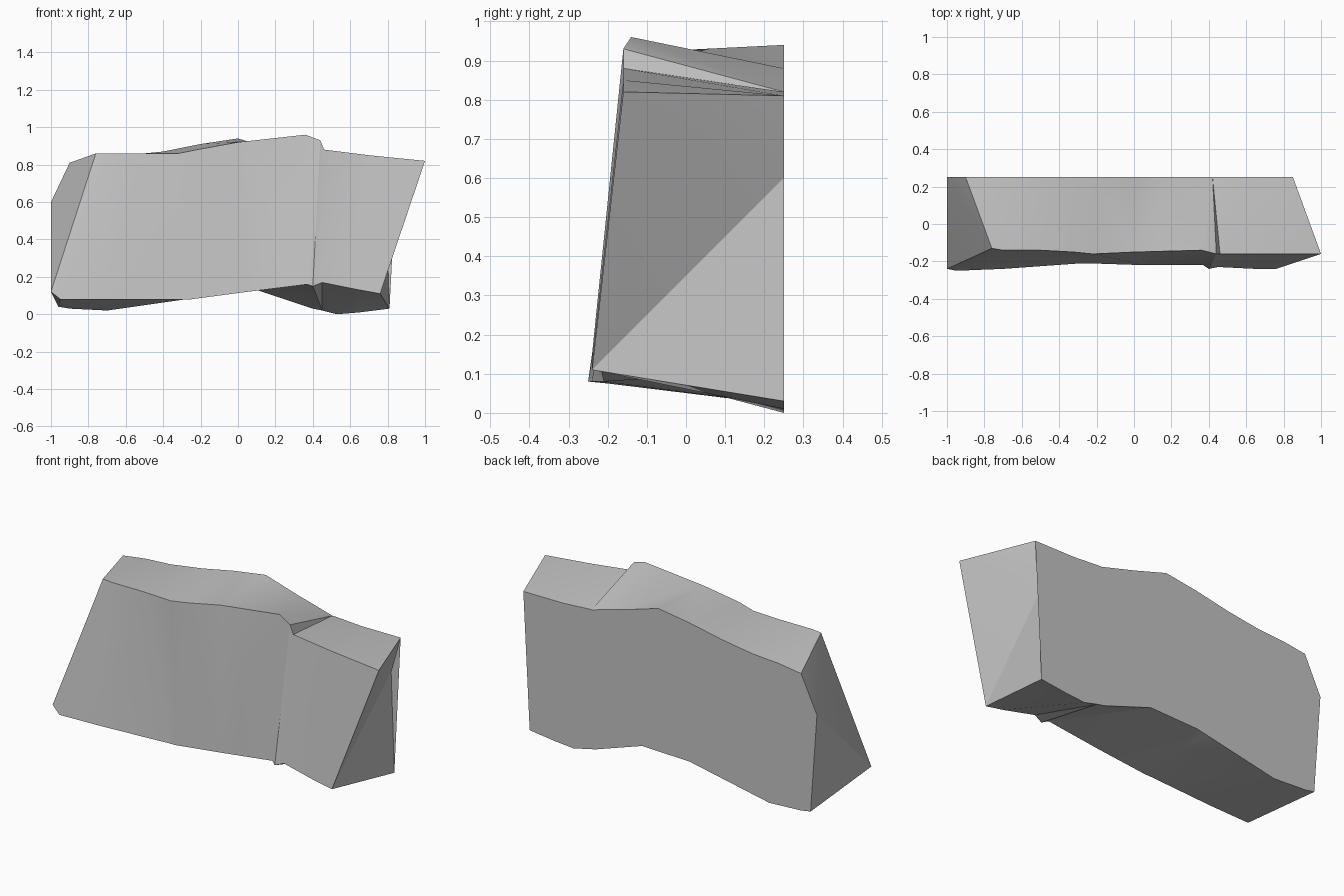
import bpy
import bmesh

default_cube = bpy.data.objects.get("Cube")
if default_cube:
    bpy.data.objects.remove(default_cube, do_unlink=True)

# Single stone colour
stone = bpy.data.materials.new("light_grey_stone")
stone.use_nodes = True
colour = (0.55, 0.55, 0.55, 1.0)
stone.diffuse_color = colour
stone.node_tree.nodes["Principled BSDF"].inputs["Base Color"].default_value = colour

BACK_Y = 0.25

# Cross-sections along the slab:
# front top (x, y, z), front bottom (x, y, z), back bottom (x, z), back top (x, z)
sections = [
    ((-.76, -.13, .86), (-1, -.24, .12), (-.96, .04), (-.9, .81)),
    ((-.7, -.14, .86), (-.95, -.25, .08), (-.9, .03), (-.76, .83)),
    ((-.5, -.14, .86), (-.7, -.24, .08), (-.7, .02), (-.6, .84)),
    ((-.32, -.15, .86), (-.28, -.21, .08), (-.25, .11), (-.4, .87)),
    ((-.22, -.16, .88), (-.25, -.21, .08), (-.2, .12), (-.2, .91)),
    ((0, -.15, .92), (.05, -.22, .12), (.1, .13), (0, .94)),
    ((.36, -.14, .96), (.37, -.22, .16), (.4, .03), (.2, .88)),
    ((.44, -.16, .93), (.4, -.24, .15), (.45, .02), (.42, .82)),
    ((.46, -.16, .88), (.45, -.23, .17), (.53, 0), (.44, .82)),
    ((.7, -.16, .85), (.65, -.24, .13), (.65, .01), (.6, .81)),
    ((1, -.16, .82), (.76, -.24, .11), (.81, .03), (.85, .81)),
]
# Bend points on the back vertical edges, (x, z)
end_bends = ((-1, .6), (.79, .6))

bm = bmesh.new()


def back_vert(x, z):
    return bm.verts.new((x, BACK_Y, z))


rings = [
    (bm.verts.new(ft), bm.verts.new(fb), back_vert(*bb), back_vert(*bt))
    for ft, fb, bb, bt in sections
]

# Skin front, underside, back and top between neighbouring sections
for ring, following in zip(rings, rings[1:]):
    for i in range(4):
        j = (i + 1) % 4
        bm.faces.new((ring[i], ring[j], following[j], following[i]))

# Creased ends: upper facet, lower facet and a small wedge on the back
for ring, bend in zip((rings[0], rings[-1]), end_bends):
    front_top, front_bottom, back_bottom, back_top = ring
    mid = back_vert(*bend)
    bm.faces.new((front_top, front_bottom, mid))
    bm.faces.new((front_top, mid, back_top))
    bm.faces.new((front_bottom, back_bottom, mid))
    bm.faces.new((back_bottom, back_top, mid))

bmesh.ops.recalc_face_normals(bm, faces=bm.faces)
bmesh.ops.triangulate(bm, faces=bm.faces, quad_method="SHORT_EDGE")

mesh = bpy.data.meshes.new("rock_slab")
bm.to_mesh(mesh)
bm.free()
mesh.materials.append(stone)
slab = bpy.data.objects.new("rock_slab", mesh)
bpy.context.collection.objects.link(slab)

# Soft shading across broad faces, hard breaks at the chiselled edges
bpy.ops.object.select_all(action="DESELECT")
slab.select_set(True)
bpy.context.view_layer.objects.active = slab
bpy.ops.object.shade_smooth_by_angle(angle=0.5)
